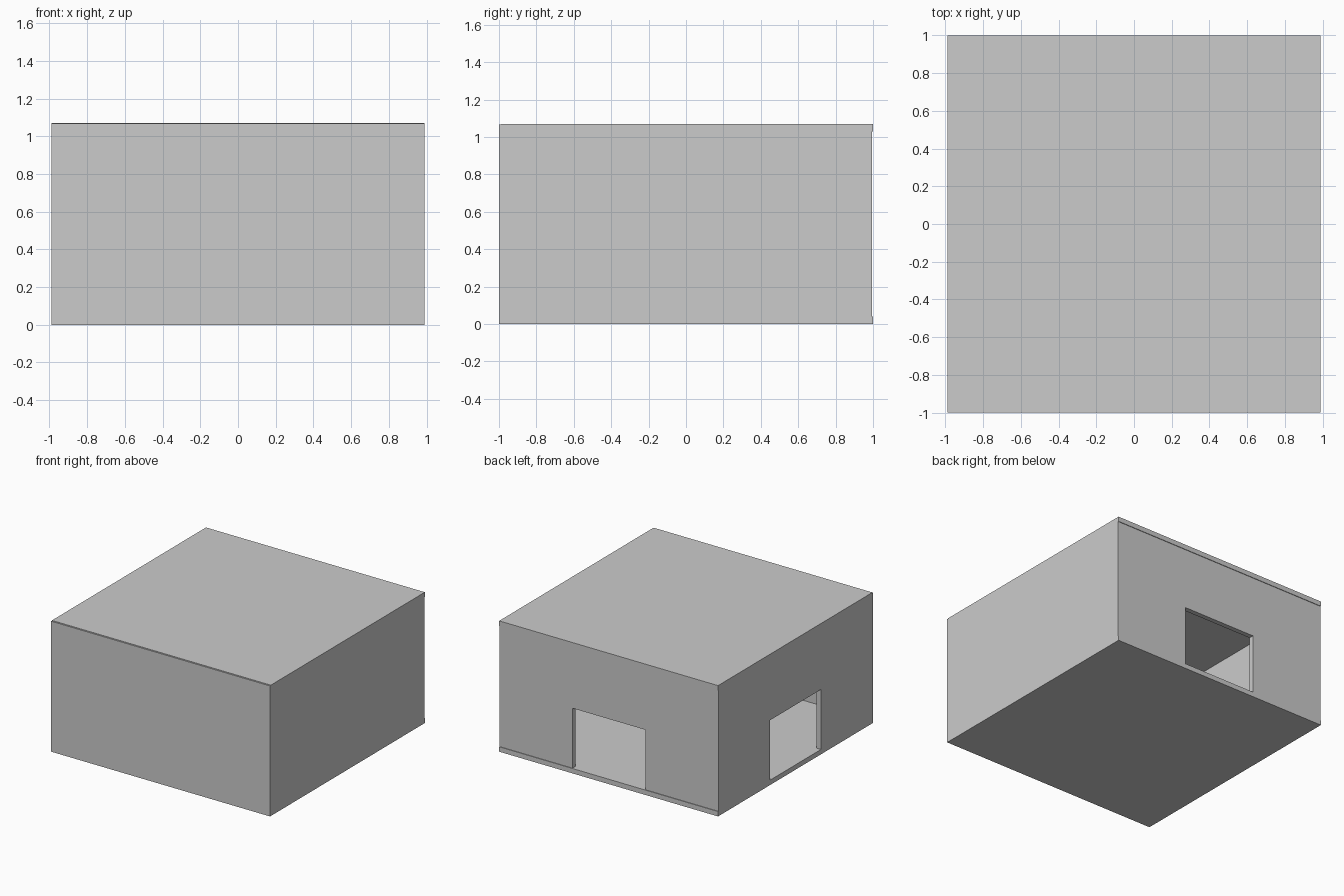
import bpy
import bmesh
from mathutils import Vector

if "Cube" in bpy.data.objects:
    bpy.data.objects.remove(bpy.data.objects["Cube"])

HX, HY, H, T = 0.99, 1.0, 1.07, 0.04   # half sizes, height, panel thickness
DOOR_HALF, DOOR_TOP = 0.33, 0.53


def panel(name, outline, depth):
    """Extrude a planar outline by the depth vector into a closed panel."""
    bm = bmesh.new()
    face = bm.faces.new([bm.verts.new(p) for p in outline])
    out = bmesh.ops.extrude_face_region(bm, geom=[face])
    moved = [v for v in out["geom"] if isinstance(v, bmesh.types.BMVert)]
    bmesh.ops.translate(bm, verts=moved, vec=Vector(depth))
    bmesh.ops.recalc_face_normals(bm, faces=bm.faces)
    mesh = bpy.data.meshes.new(name)
    bm.to_mesh(mesh)
    bm.free()
    obj = bpy.data.objects.new(name, mesh)
    bpy.context.collection.objects.link(obj)
    return obj


def rect(a, b, c, d):
    return [(a, c), (b, c), (b, d), (a, d)]


def door_outline(a, b, z0, z1):
    w = DOOR_HALF
    return [(a, z0), (-w, z0), (-w, DOOR_TOP), (w, DOOR_TOP),
            (w, z0), (b, z0), (b, z1), (a, z1)]


# Floor and roof slabs, lipping slightly past the back wall
front, back = -HY + 0.01, HY - 0.005
for name, z in (("floor", 0), ("roof", H - T)):
    panel(name, [(x, y, z) for x, y in rect(-HX, HX, front, HY)], (0, 0, T))

# Solid front wall covering the slab edges
panel("front_wall", [(x, -HY, z) for x, z in rect(-HX, HX, 0, H - 0.003)],
      (0, T, 0))

# Back wall with doorway
panel("back_wall", [(x, back, z) for x, z in door_outline(-HX, HX, T, H - T)],
      (0, -T, 0))

# Left wall with doorway, right wall solid
y0, y1 = -HY + T, back - T
panel("left_wall", [(-HX, y, z) for y, z in door_outline(y0, y1, T, H - T)],
      (T, 0, 0))
panel("right_wall", [(HX, y, z) for y, z in rect(y0, y1, T, H - T)],
      (-T, 0, 0))
